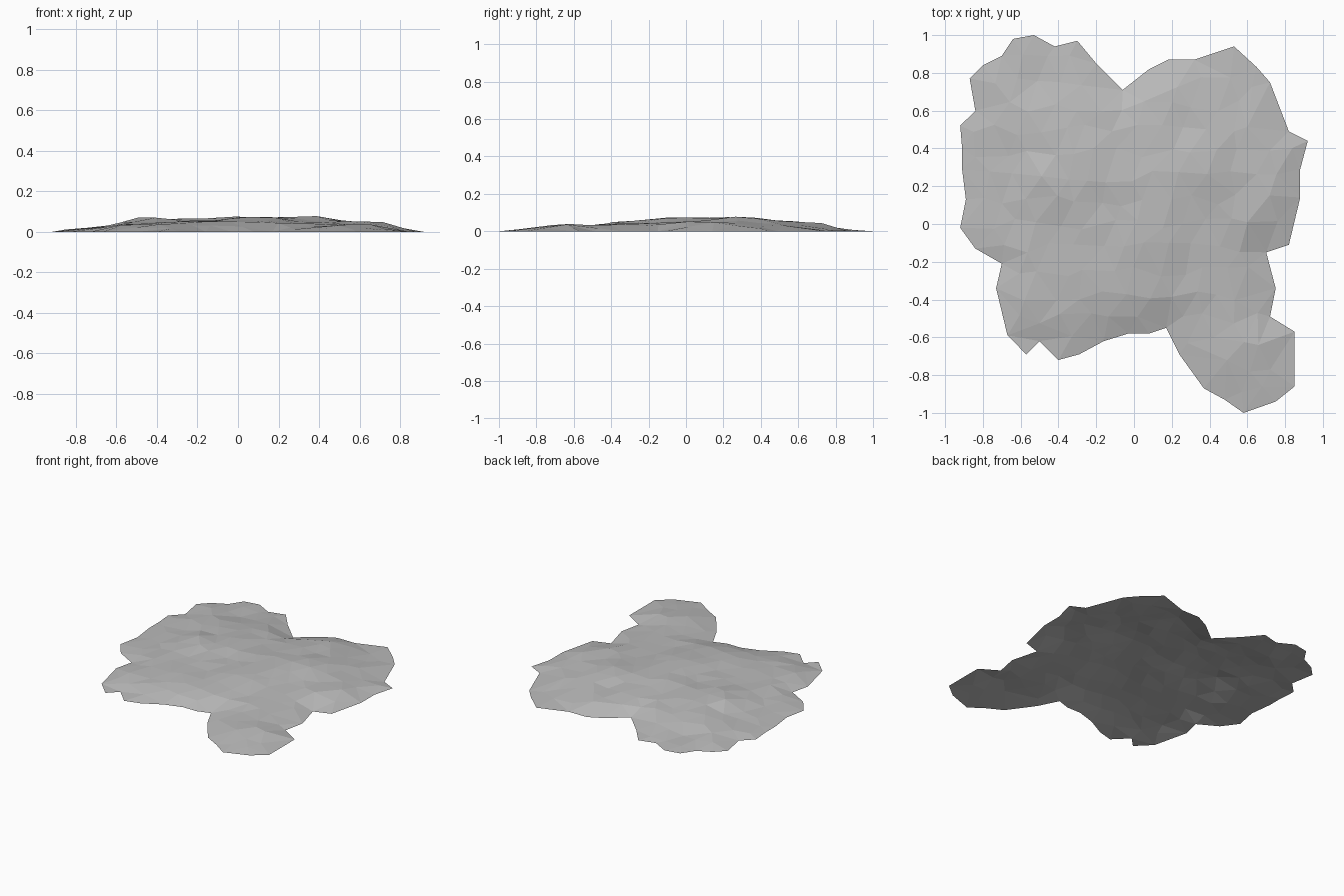
import bpy
import math
import random
from mathutils import Vector
from mathutils.geometry import delaunay_2d_cdt

random.seed(4)
if "Cube" in bpy.data.objects:
    bpy.data.objects.remove(bpy.data.objects["Cube"], do_unlink=True)

SPACING = 0.125
PEAK = 0.078

# Ragged shoreline of the mound, clockwise, in hundredths of a unit
SHORE = [
    (-92, -2), (-89, 13), (-91, 29), (-91, 40), (-92, 52), (-84, 60), (-87, 77),
    (-80, 84), (-70, 89), (-64, 98), (-53, 100), (-42, 94), (-30, 97), (-20, 85),
    (-6, 71), (8, 82), (18, 87), (32, 87), (53, 94), (65, 83), (72, 75),
    (82, 49), (92, 44), (88, 29), (88, 14), (82, -11), (70, -15),
    (75, -34), (72, -49), (85, -57), (85, -86), (75, -94), (58, -100), (48, -93),
    (37, -87), (24, -69), (17, -55), (8, -58), (-3, -58),
    (-16, -62), (-29, -69), (-40, -72), (-50, -62), (-57, -69), (-67, -59),
    (-73, -34), (-70, -21), (-84, -13),
]
shore = [Vector((x / 100, y / 100)) for x, y in SHORE]

# Hills and dips that shape the surface: x, y, height in hundredths
HILLS = [
    (-46, 22, 7), (-20, 0, 5), (-22, 30, 6.5), (8, 18, 7.8), (8, -4, 7.5),
    (38, 32, 7.8), (58, 26, 5), (40, 8, 5.5), (66, 42, 3), (26, 56, 5),
    (-48, 50, 5), (-50, 76, 1), (0, 50, 5.5), (52, 74, 1), (-70, 36, 2),
    (-72, 8, 2), (-58, -30, 4), (-30, -30, 5), (2, -28, 5.5), (30, -28, 4.5),
    (56, -20, 4), (-30, -52, 3), (40, -54, 2.5), (60, -64, 4), (66, -82, 2),
]
hills = [(Vector((x / 100, y / 100)), z / 100) for x, y, z in HILLS]


def edge_distance(p):
    """Shortest distance from p to the shoreline."""
    best = 9.0
    for a, b in zip(shore, shore[1:] + shore[:1]):
        side = b - a
        t = max(0.0, min(1.0, (p - a).dot(side) / side.length_squared))
        best = min(best, (p - a - side * t).length)
    return best


def inside(p):
    """Even-odd test against the shoreline."""
    hit = False
    for a, b in zip(shore, shore[1:] + shore[:1]):
        if (a.y > p.y) != (b.y > p.y):
            if p.x < a.x + (b.x - a.x) * (p.y - a.y) / (b.y - a.y):
                hit = not hit
    return hit


def height(p):
    """Blend nearby hills, fading to the ground at the shore."""
    edge = edge_distance(p)
    if edge < 0.001:
        return 0.0
    total = weight = 0.0
    for centre, z in hills:
        w = 1 / ((p - centre).length + 0.03) ** 3.5
        total += w * z
        weight += w
    fade = min(1.0, edge / 0.16)
    rough = random.uniform(-0.004, 0.004)
    return max(0.0, min(PEAK, (total / weight + rough) * fade))


# Scattered inner points on a jittered, staggered grid
points = list(shore)
steps = math.ceil(1 / SPACING)
for row in range(-steps, steps + 1):
    for col in range(-steps, steps + 1):
        jitter = Vector((random.uniform(-1, 1), random.uniform(-1, 1))) * SPACING * 0.25
        p = Vector((col + 0.5 * (row % 2), row)) * SPACING + jitter
        if inside(p) and edge_distance(p) > SPACING * 0.5:
            points.append(p)

# Triangulate within the shoreline and lift the points
count = len(shore)
edges = [(i, (i + 1) % count) for i in range(count)]
flat, _, faces, _, _, _ = delaunay_2d_cdt(points, edges, [list(range(count))], 1, 1e-5)
mesh = bpy.data.meshes.new("ground_mound")
mesh.from_pydata([(p.x, p.y, height(p)) for p in flat], [], faces)
mesh.update()
if sum(f.normal.z for f in mesh.polygons) < 0:
    mesh.flip_normals()

mound = bpy.data.objects.new("ground_mound", mesh)
bpy.context.collection.objects.link(mound)

# Plain grey stone
stone = bpy.data.materials.new("stone_grey")
stone.use_nodes = True
grey = (0.5, 0.5, 0.5, 1)
stone.diffuse_color = grey
stone.node_tree.nodes["Principled BSDF"].inputs["Base Color"].default_value = grey
mesh.materials.append(stone)
